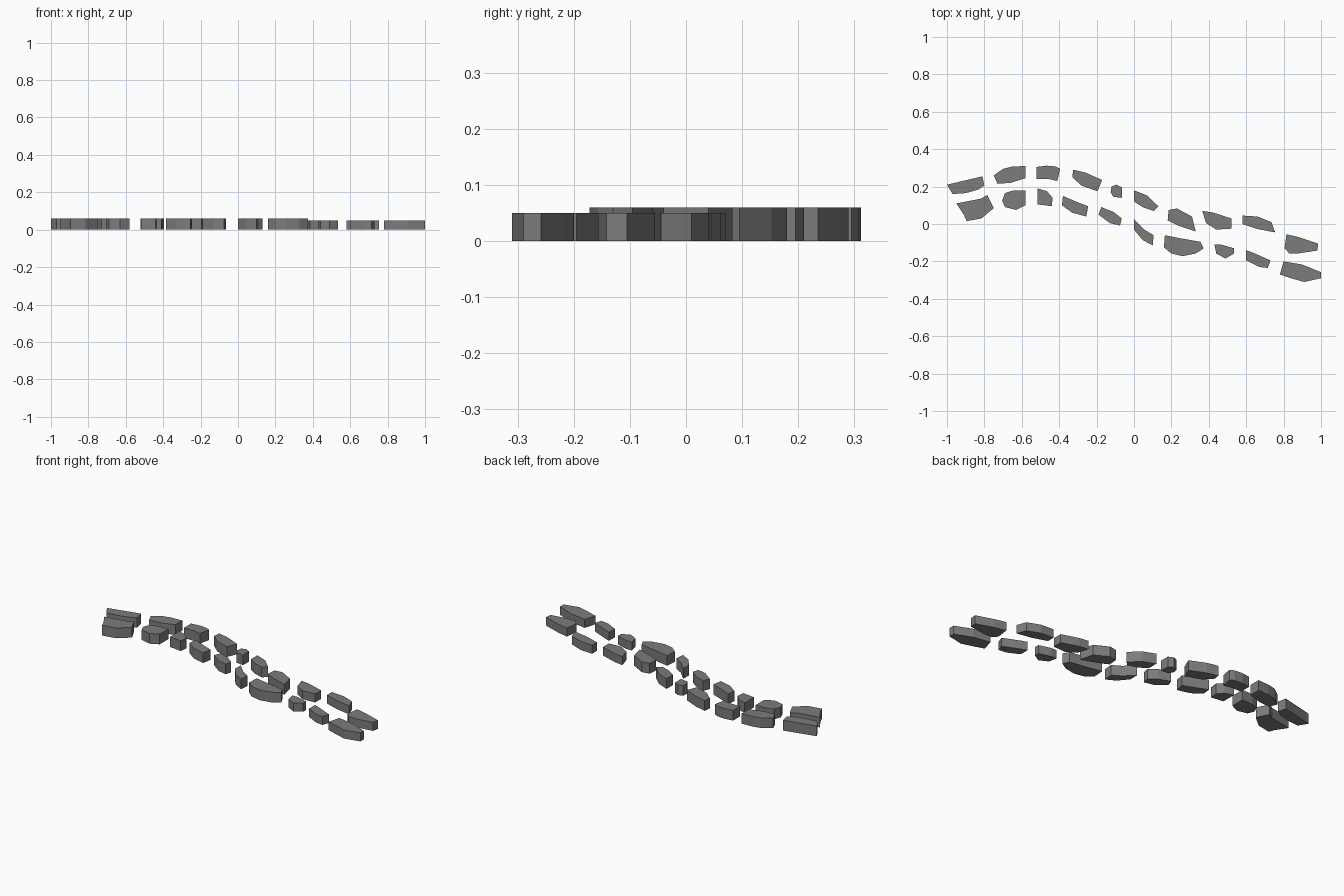
import bpy, bmesh

count = 0
LOW = 0.05  # height of the stones at the right end
dark = bpy.data.materials.new("dark_stone")
dark.diffuse_color = (0.2, 0.2, 0.2, 1)


def stone(*outline, height=0.06):
    """One flat paving stone: an outline polygon extruded up from the ground."""
    global count
    count += 1
    bm = bmesh.new()
    base = bm.faces.new([bm.verts.new((x, y, 0)) for x, y in outline])
    side = bmesh.ops.extrude_face_region(bm, geom=[base], use_keep_orig=True)
    top = [v for v in side["geom"] if isinstance(v, bmesh.types.BMVert)]
    bmesh.ops.translate(bm, verts=top, vec=(0, 0, height))
    bmesh.ops.recalc_face_normals(bm, faces=bm.faces)
    name = f"path_stone_{count:02d}"
    mesh = bpy.data.meshes.new(name)
    bm.to_mesh(mesh)
    bm.free()
    mesh.materials.append(dark)
    bpy.context.collection.objects.link(bpy.data.objects.new(name, mesh))


# Back edge of the path, left to right
stone((-1, .21), (-.81, .255), (-.80, .205), (-.83, .185), (-.90, .165), (-.97, .16))
stone((-.75, .26), (-.70, .295), (-.65, .307), (-.58, .31), (-.58, .245), (-.66, .22), (-.73, .215))
stone((-.52, .305), (-.47, .312), (-.42, .308), (-.395, .295), (-.41, .23), (-.455, .24), (-.52, .24))
stone((-.325, .29), (-.26, .275), (-.17, .235), (-.195, .175), (-.28, .205), (-.33, .25))
stone((-.12, .2), (-.095, .21), (-.065, .195), (-.065, .14), (-.11, .145), (-.125, .17))
stone((0, .18), (.07, .152), (.13, .095), (.105, .07), (.05, .088), (0, .12))
stone((.185, .075), (.23, .083), (.31, .04), (.33, -.04), (.24, -.01), (.18, .02))
stone((.365, .07), (.42, .062), (.52, .03), (.52, -.025), (.44, -.03), (.385, .005), height=LOW)
stone((.58, .045), (.66, .04), (.735, .01), (.755, -.045), (.66, -.027), (.58, 0), height=LOW)
stone((.815, -.055), (.88, -.07), (.985, -.105), (.98, -.142), (.88, -.157), (.83, -.157), (.805, -.13), height=LOW)

# Front edge of the path, left to right
stone((-.95, .11), (-.82, .135), (-.785, .155), (-.75, .085), (-.815, .03), (-.895, .015), (-.91, .05))
stone((-.69, .165), (-.65, .178), (-.58, .18), (-.58, .1), (-.63, .075), (-.69, .09), (-.705, .125))
stone((-.515, .19), (-.465, .175), (-.435, .14), (-.44, .095), (-.515, .105))
stone((-.38, .15), (-.305, .118), (-.245, .095), (-.255, .04), (-.33, .06), (-.385, .1))
stone((-.175, .09), (-.11, .065), (-.065, .03), (-.075, -.008), (-.13, .005), (-.19, .05))
stone((0, .025), (.055, -.03), (.105, -.06), (.1, -.115), (.045, -.085), (0, -.03))
stone((.165, -.06), (.24, -.075), (.355, -.095), (.373, -.13), (.33, -.158), (.26, -.172), (.2, -.158), (.16, -.125))
stone((.43, -.11), (.465, -.11), (.535, -.13), (.535, -.158), (.49, -.185), (.44, -.158), height=LOW)
stone((.6, -.14), (.64, -.155), (.73, -.195), (.715, -.235), (.67, -.23), (.6, -.195), height=LOW)
stone((.8, -.2), (.9, -.217), (1, -.258), (1, -.29), (.91, -.31), (.83, -.287), (.78, -.27), height=LOW)
